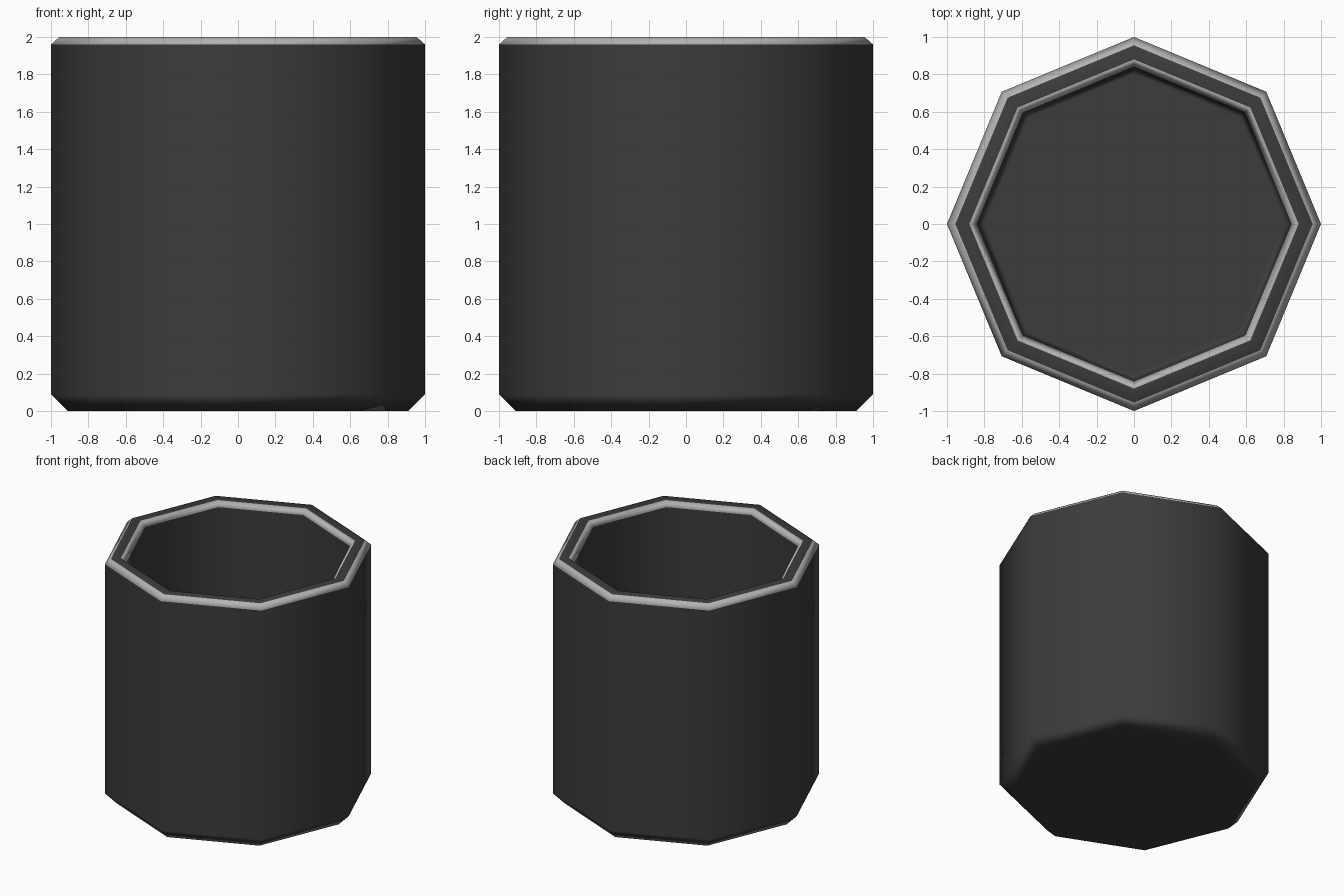
import bpy, bmesh, math

cube = bpy.data.objects.get("Cube")
if cube:
    bpy.data.objects.remove(cube, do_unlink=True)

SIDES = 8


def material(name, value):
    mat = bpy.data.materials.new(name)
    mat.use_nodes = True
    colour = (value, value, value, 1)
    mat.diffuse_color = colour
    mat.node_tree.nodes["Principled BSDF"].inputs["Base Color"].default_value = colour
    return mat


DARK, TRIM = 0, 1
# Each step: radius, height, colour of the band leading to the next step
profile = [
    (0.91, 0.0, DARK),    # chamfered base
    (1.0, 0.09, DARK),    # outer wall
    (1.0, 1.96, TRIM),    # outer rim bevel
    (0.955, 2.0, DARK),   # flat rim
    (0.88, 2.0, TRIM),    # inner rim bevel
    (0.84, 1.96, DARK),   # inner wall
    (0.84, 0.19, DARK),   # bevel around the floor
    (0.80, 0.15, DARK),
]

# Octagonal cup built from stacked rings
bm = bmesh.new()
rings = []
for radius, height, _ in profile:
    angles = [math.tau * i / SIDES for i in range(SIDES)]
    rings.append([bm.verts.new((radius * math.cos(a), radius * math.sin(a), height))
                  for a in angles])

for (_, _, colour), low, high in zip(profile, rings, rings[1:]):
    for i in range(SIDES):
        j = (i + 1) % SIDES
        face = bm.faces.new((low[i], low[j], high[j], high[i]))
        face.material_index = colour

# Underside and inner floor
bm.faces.new(rings[0][::-1])
bm.faces.new(rings[-1])
for face in bm.faces:
    face.smooth = True

mesh = bpy.data.meshes.new("cup")
bm.to_mesh(mesh)
bm.free()
mesh.materials.append(material("dark grey", 0.045))
mesh.materials.append(material("light grey trim", 0.45))
cup = bpy.data.objects.new("cup", mesh)
bpy.context.collection.objects.link(cup)

# Keep the broad faces even, with soft shading only across the bevels
weighted = cup.modifiers.new("even_shading", 'WEIGHTED_NORMAL')
weighted.weight = 100
